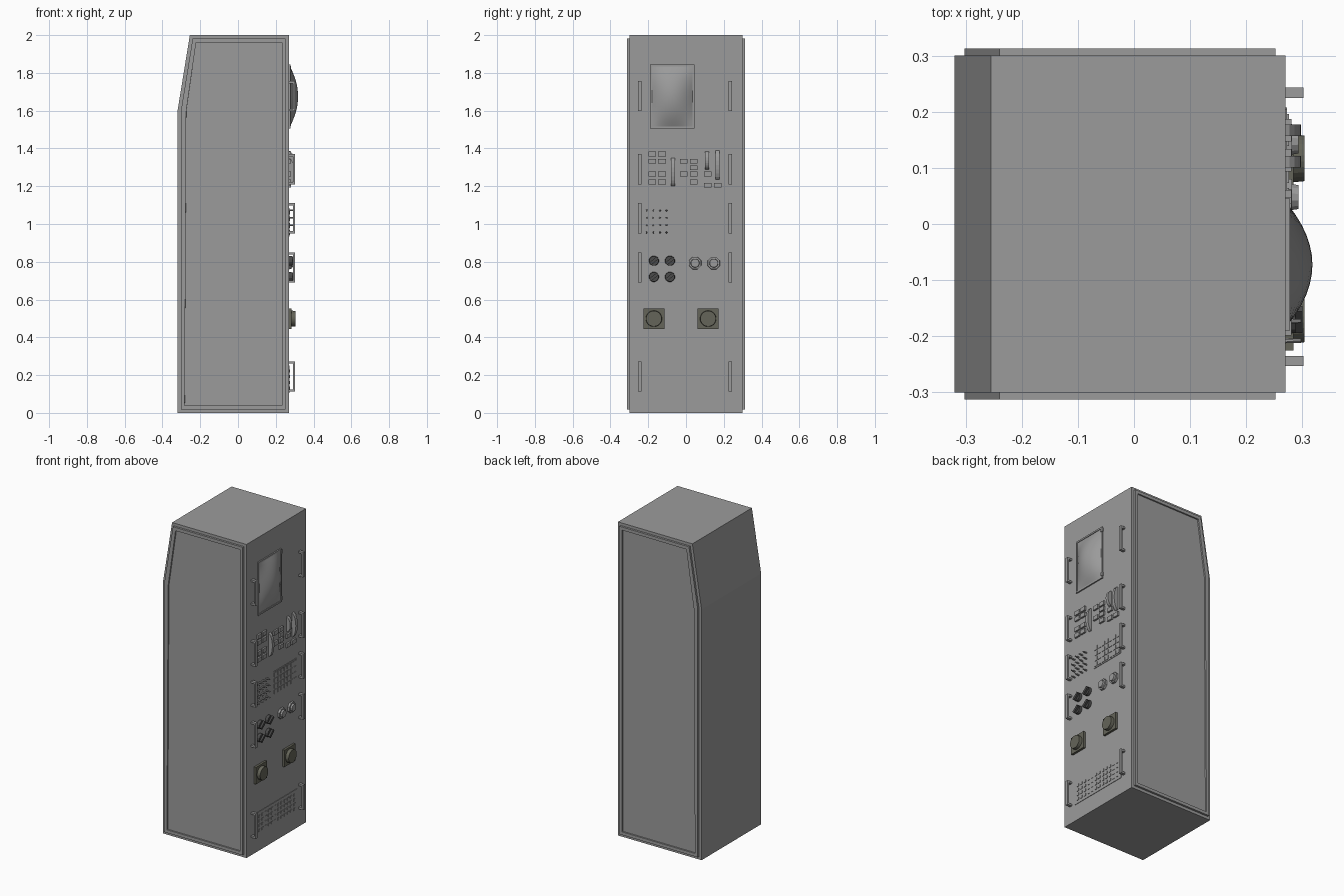
import bpy, bmesh, math
from mathutils import Matrix, Vector

if "Cube" in bpy.data.objects:
    bpy.data.objects.remove(bpy.data.objects["Cube"])

FX = 0.27  # plane of the control face


def material(name, rgb):
    m = bpy.data.materials.new(name)
    m.diffuse_color = (*rgb, 1)
    m.use_nodes = True
    m.node_tree.nodes["Principled BSDF"].inputs["Base Color"].default_value = m.diffuse_color
    return m


GREY = material("mid_grey", (0.33, 0.33, 0.33))
OLIVE = material("olive", (0.13, 0.13, 0.1))
DARK = material("dark", (0.07, 0.07, 0.07))


def finish(name, bm, mat=GREY):
    bmesh.ops.recalc_face_normals(bm, faces=bm.faces)
    me = bpy.data.meshes.new(name)
    bm.to_mesh(me)
    bm.free()
    ob = bpy.data.objects.new(name, me)
    bpy.context.collection.objects.link(ob)
    me.materials.append(mat)
    return ob


def box(bm, x0, x1, y0, y1, z0, z1):
    m = Matrix.Translation(((x0 + x1) / 2, (y0 + y1) / 2, (z0 + z1) / 2))
    m = m @ Matrix.Diagonal((x1 - x0, y1 - y0, z1 - z0, 1))
    return bmesh.ops.create_cube(bm, size=1, matrix=m)["verts"]


def disc(bm, x0, x1, y, z, r0, r1, n):
    m = Matrix.Translation(((x0 + x1) / 2, y, z)) @ Matrix.Rotation(math.pi / 2, 4, "Y")
    m = m @ Matrix.Rotation(math.pi / n, 4, "Z")
    bmesh.ops.create_cone(bm, cap_ends=True, segments=n, radius1=r0, radius2=r1,
                          depth=x1 - x0, matrix=m)


def prism(bm, pts, y0, y1):
    f = bm.faces.new([bm.verts.new((x, y0, z)) for x, z in pts])
    r = bmesh.ops.extrude_face_region(bm, geom=[f])
    vs = [v for v in r["geom"] if isinstance(v, bmesh.types.BMVert)]
    bmesh.ops.translate(bm, verts=vs, vec=(0, y1 - y0, 0))


# cabinet with the sloped upper back
bm = bmesh.new()
prism(bm, [(-0.32, 0), (FX, 0), (FX, 2), (-0.255, 2), (-0.32, 1.6)], -0.3, 0.3)
finish("cabinet", bm)

# side panels: raised border with a sunken middle
for side, label in ((-1, "front"), (1, "rear")):
    bm = bmesh.new()
    prism(bm, [(-0.302, 0.018), (0.252, 0.018), (0.252, 1.982), (-0.24, 1.982),
               (-0.302, 1.6)], side * 0.299, side * 0.313)
    bmesh.ops.recalc_face_normals(bm, faces=bm.faces)
    f = max(bm.faces, key=lambda f: side * f.calc_center_median().y)
    bmesh.ops.inset_individual(bm, faces=[f], thickness=0.028, depth=0)
    bmesh.ops.inset_individual(bm, faces=[f], thickness=0.0003, depth=-0.009)
    finish(label + "_side_panel", bm)

# pairs of bracket handles
bm = bmesh.new()
for z in (1.677, 1.29, 1.03, 0.77, 0.193):
    for y in (-0.244, 0.234):
        box(bm, 0.292, 0.302, y - 0.009, y + 0.009, z - 0.08, z + 0.08)
        for s in (-1, 1):
            c = z + s * 0.074
            box(bm, FX - 0.002, 0.293, y - 0.009, y + 0.009, c - 0.006, c + 0.006)
finish("handles", bm)

# screen frame and bulging glass
bm = bmesh.new()
Y0, Y1, Z0, Z1 = -0.19, 0.045, 1.505, 1.845
box(bm, 0.268, 0.278, Y0, Y0 + 0.01, Z0, Z1)
box(bm, 0.268, 0.278, Y1 - 0.01, Y1, Z0, Z1)
box(bm, 0.268, 0.278, Y0 + 0.01, Y1 - 0.01, Z0, Z0 + 0.01)
box(bm, 0.268, 0.278, Y0 + 0.01, Y1 - 0.01, Z1 - 0.01, Z1)
for z in (1.53, 1.825):
    box(bm, 0.268, 0.281, 0.036, 0.048, z - 0.012, z + 0.012)
finish("screen_frame", bm)

bm = bmesh.new()
bmesh.ops.create_grid(bm, x_segments=12, y_segments=12, size=1)
for v in bm.verts:
    a, b = v.co.x, v.co.y
    v.co = Vector((0.274 + 0.044 * (1 - a * a) * (1 - b * b),
                   (Y0 + Y1) / 2 + a * 0.1075, (Z0 + Z1) / 2 + b * 0.16))
glass = finish("screen_glass", bm)
for p in glass.data.polygons:
    p.use_smooth = True
if glass.data.polygons[0].normal.x < 0:
    glass.data.flip_normals()

# rectangular push buttons, by column and row
bm = bmesh.new()
groups = [((-0.179, -0.127), (1.371, 1.332, 1.264, 1.223)),
          ((-0.013, 0.041), (1.332, 1.264)),
          ((0.041,), (1.298, 1.223)),
          ((0.114,), (1.264,)),
          ((0.114, 0.167), (1.205,))]
for ys, zs in groups:
    for y in ys:
        for z in zs:
            box(bm, 0.268, 0.281, y - 0.02, y + 0.02, z - 0.013, z + 0.013)
finish("push_buttons", bm)

# arched thumb wheels
bm = bmesh.new()
for y, z, h in ((-0.069, 1.275, 0.075), (0.111, 1.337, 0.048), (0.167, 1.312, 0.077)):
    arc = [(0.268 + 0.03 * math.sin(math.pi * i / 10), z - h * math.cos(math.pi * i / 10))
           for i in range(11)]
    prism(bm, arc, y - 0.01, y + 0.01)
finish("thumb_wheels", bm)

# block of small toggle pins
bm = bmesh.new()
for i in range(4):
    for j in range(4):
        disc(bm, 0.268, 0.298, -0.208 + i * 0.035, 0.955 + j * 0.039, 0.005, 0.004, 8)
finish("toggle_pins", bm)

# keypad plate with keys
bm = bmesh.new()
box(bm, 0.268, 0.273, -0.035, 0.205, 0.935, 1.085)
for i in range(7):
    for j in range(4):
        y, z = -0.014 + i * 0.033, 0.956 + j * 0.036
        box(bm, 0.272, 0.276, y - 0.012, y + 0.012, z - 0.013, z + 0.013)
finish("keypad", bm)

# lower socket plate
bm = bmesh.new()
box(bm, 0.268, 0.273, -0.208, 0.208, 0.105, 0.25)
for i in range(12):
    for j in range(4):
        y, z = -0.176 + i * 0.032, 0.132 + j * 0.03
        box(bm, 0.272, 0.276, y - 0.008, y + 0.008, z - 0.008, z + 0.008)
finish("socket_plate", bm)

# four dark rotary knobs with a diagonal grip
bm = bmesh.new()
for y in (-0.17, -0.085):
    for z in (0.805, 0.72):
        disc(bm, 0.268, 0.288, y, z, 0.027, 0.025, 12)
        vs = box(bm, 0.287, 0.3, y - 0.008, y + 0.008, z - 0.025, z + 0.025)
        bmesh.ops.rotate(bm, verts=vs, cent=(0, y, z),
                         matrix=Matrix.Rotation(math.radians(-50), 3, "X"))
finish("rotary_knobs", bm, DARK)

# two octagonal dials
bm = bmesh.new()
for y in (0.048, 0.147):
    disc(bm, 0.268, 0.282, y, 0.793, 0.036, 0.034, 8)
    disc(bm, 0.281, 0.293, y, 0.793, 0.024, 0.022, 12)
finish("octagonal_dials", bm)

# big round buttons on square bases
bm = bmesh.new()
for y in (-0.17, 0.117):
    box(bm, 0.268, 0.284, y - 0.055, y + 0.055, 0.445, 0.553)
    disc(bm, 0.283, 0.304, y, 0.499, 0.043, 0.041, 24)
finish("large_buttons", bm, OLIVE)
